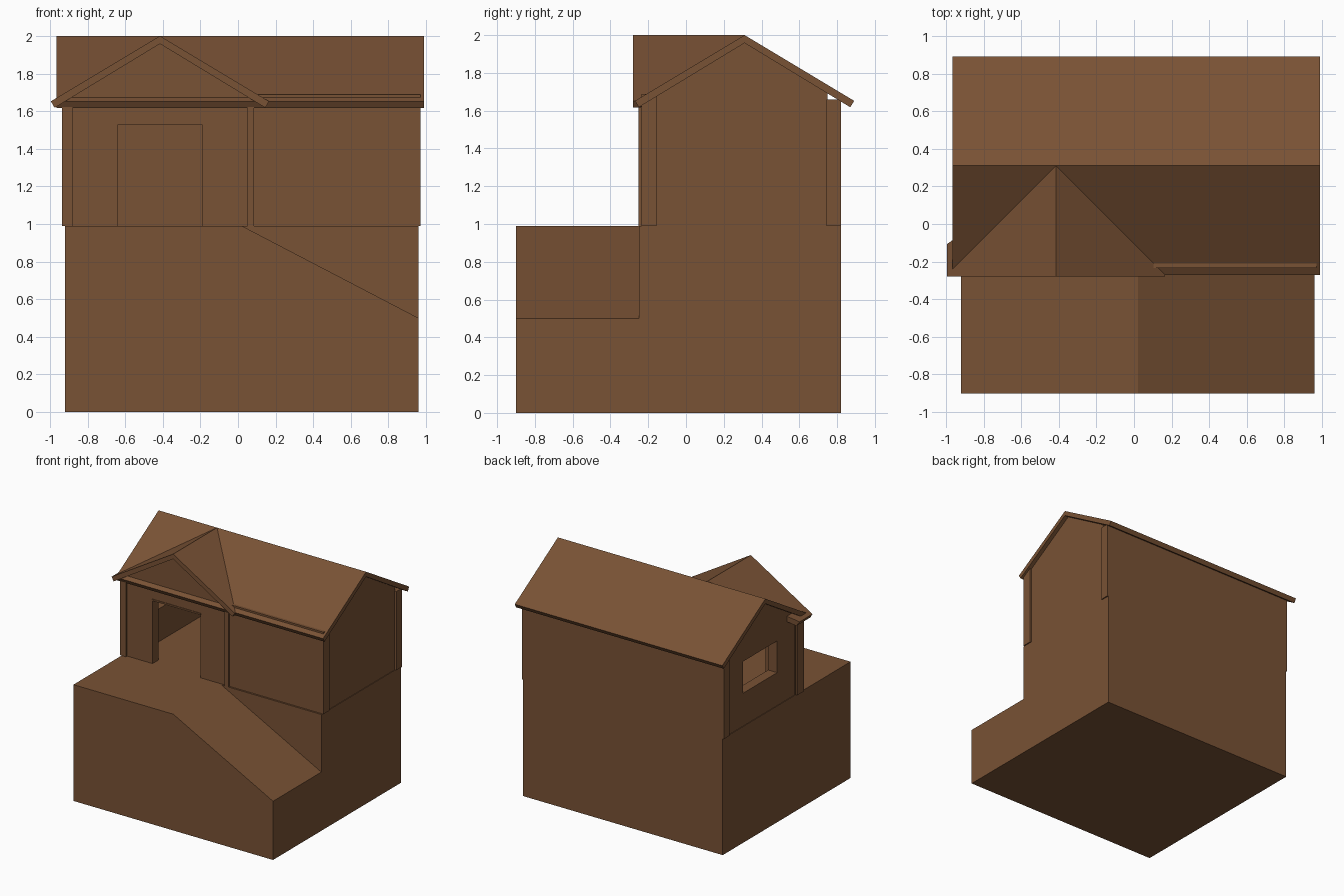
import bpy, bmesh
from mathutils import Vector

if "Cube" in bpy.data.objects:
    bpy.data.objects.remove(bpy.data.objects["Cube"])

brown = bpy.data.materials.new("brown_wood")
brown.diffuse_color = (0.19, 0.084, 0.035, 1)
brown.use_nodes = True
brown.node_tree.nodes["Principled BSDF"].inputs["Base Color"].default_value = brown.diffuse_color


def prism(name, profile, axis, lo, hi, back=None):
    """Extrude a 2D profile along x or y; 'back' optionally shapes the far end."""
    bm = bmesh.new()
    rings = []
    for end in (lo, hi):
        ring = []
        for a, z in profile:
            d = back(a) if back and end == hi else end
            ring.append(bm.verts.new((d, a, z) if axis == 'x' else (a, d, z)))
        rings.append(ring)
    n = len(profile)
    for r in rings:
        bm.faces.new(r)
    for i in range(n):
        j = (i + 1) % n
        bm.faces.new((rings[0][i], rings[0][j], rings[1][j], rings[1][i]))
    bmesh.ops.recalc_face_normals(bm, faces=bm.faces)
    me = bpy.data.meshes.new(name)
    bm.to_mesh(me)
    bm.free()
    me.materials.append(brown)
    ob = bpy.data.objects.new(name, me)
    bpy.context.collection.objects.link(ob)
    return ob


def box(name, x0, x1, y0, y1, z0, z1):
    return prism(name, [(x0, z0), (x1, z0), (x1, z1), (x0, z1)], 'y', y0, y1)


def chevron(c):
    """Thin gable roof cross-section with its ridge at c."""
    return [(c - .58, 1.652), (c, 2.0), (c + .58, 1.652),
            (c + .56, 1.618), (c, 1.958), (c - .56, 1.618)]


FLOOR, GABLE, RIDGE = .99, -.415, .31

# Ground block and the front terrace sloping down to the right
box("ground_block", -.92, .96, -.25, .82, 0, FLOOR)
prism("front_terrace", [(-.92, 0), (.96, 0), (.96, .5), (.02, FLOOR), (-.92, FLOOR)],
      'y', -.9, -.25)

# Front wall with door opening and gable peak
prism("front_wall", [(-.92, FLOOR), (-.64, FLOOR), (-.64, 1.527), (-.19, 1.527),
                     (-.19, FLOOR), (.97, FLOOR), (.97, 1.688), (.05, 1.688),
                     (GABLE, 1.965), (-.92, 1.66)], 'y', -.235, -.155)
box("door_lintel", -.645, -.185, -.24, -.23, 1.527, 1.54)
box("back_wall", -.93, .97, .745, .82, FLOOR, 1.66)

# Corner posts under the front gable
box("left_post", -.935, -.88, -.252, -.165, FLOOR, 1.65)
box("right_post", .05, .085, -.252, -.23, FLOOR, 1.66)

# Side walls, slightly recessed between front and back walls
side = [(-.17, FLOOR), (.75, FLOOR), (.75, 1.7), (RIDGE, 1.965), (-.17, 1.68)]
prism("right_wall", side, 'x', .875, .955)
left_wall = prism("left_wall", side, 'x', -.915, -.83)

# Window opening in the left wall
cutter = box("window_cutter", -1.1, -.7, .08, .54, 1.27, 1.54)
cutter.hide_render = True
cutter.hide_viewport = True
cutter.display_type = 'WIRE'
cut = left_wall.modifiers.new("window", 'BOOLEAN')
cut.object = cutter
cut.operation = 'DIFFERENCE'
cut.solver = 'EXACT'

# Main roof and the crossing front gable roof, trimmed along the valley
prism("main_roof", chevron(RIDGE), 'x', -.965, .99)
prism("gable_roof", chevron(GABLE), 'y', -.28, RIDGE,
      back=lambda x: RIDGE - abs(x - GABLE) * (.72 if x < GABLE else .98))
